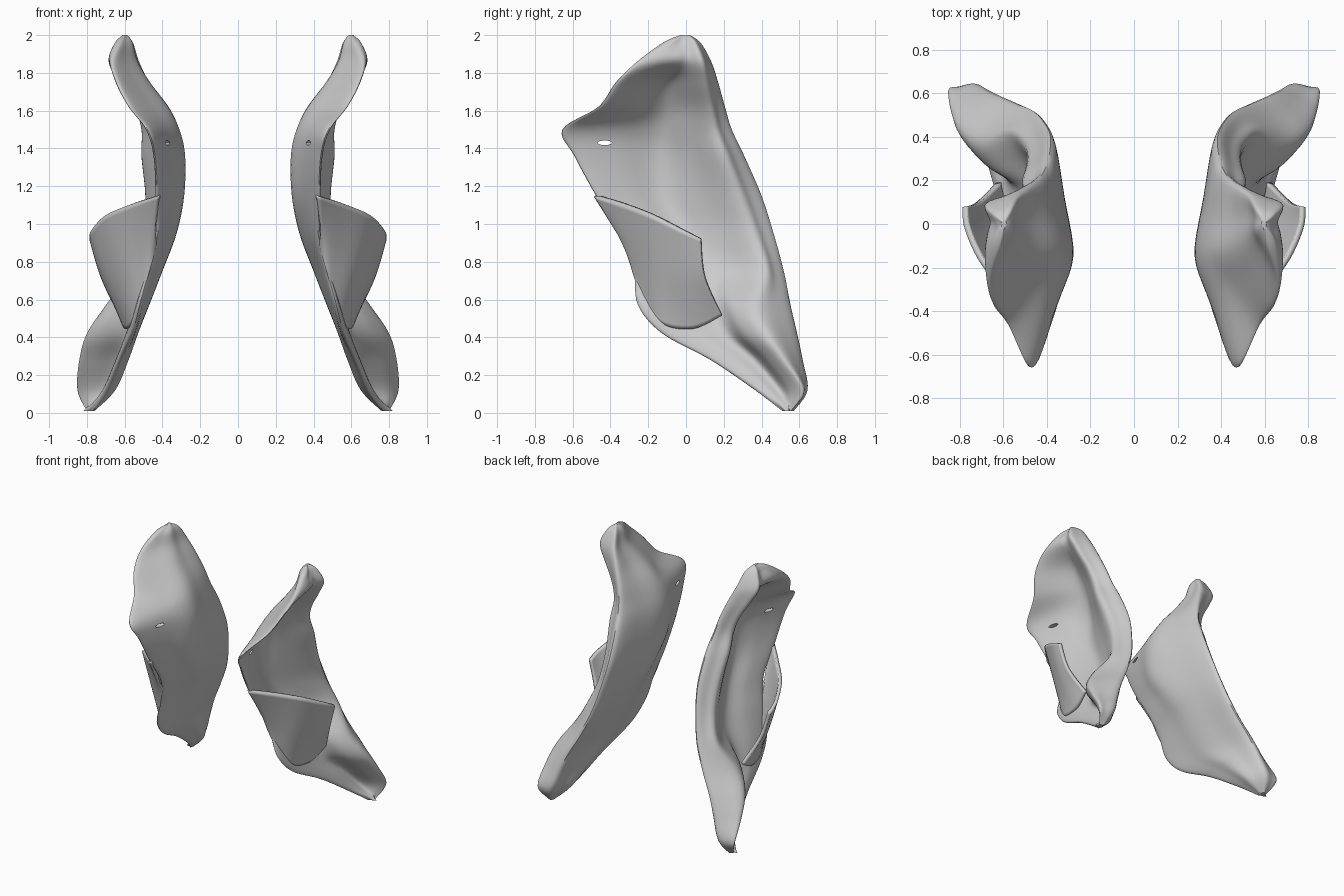
import bpy, bmesh
from mathutils import Vector

if "Cube" in bpy.data.objects:
    bpy.data.objects.remove(bpy.data.objects["Cube"])


def spline(pts, n, closed=False):
    """Catmull-Rom curve through the points, n samples per span."""
    out, m = [], len(pts)
    get = (lambda i: pts[i % m]) if closed else (lambda i: pts[max(0, min(m - 1, i))])
    for i in range(m if closed else m - 1):
        a, b, c, d = (get(i + k) for k in (-1, 0, 1, 2))
        for k in range(n):
            t = k / n
            out.append(0.5 * (2 * b + (c - a) * t + (2 * a - 5 * b + 4 * c - d) * t * t
                              + (3 * b - a - 3 * c + d) * t ** 3))
    return out if closed else out + [pts[-1].copy()]


def skin(name, rows, closed, n_across, n_along):
    """Smooth surface through rows of control points."""
    cols = list(zip(*rows))
    dense = zip(*[spline(list(c), n_along) for c in cols])
    bm = bmesh.new()
    grid = [[bm.verts.new(p) for p in spline(list(r), n_across, closed)] for r in dense]
    w = len(grid[0])
    for r0, r1 in zip(grid, grid[1:]):
        for j in range(w if closed else w - 1):
            k = (j + 1) % w
            bm.faces.new((r0[j], r0[k], r1[k], r1[j]))
    if closed:
        for ring in (grid[0], grid[-1]):
            c = bm.verts.new(sum((v.co for v in ring), Vector()) / w)
            for j in range(w):
                bm.faces.new((ring[j], ring[(j + 1) % w], c))
    bmesh.ops.recalc_face_normals(bm, faces=bm.faces)
    me = bpy.data.meshes.new(name)
    bm.to_mesh(me)
    bm.free()
    ob = bpy.data.objects.new(name, me)
    bpy.context.collection.objects.link(ob)
    return ob


def smooth_mirrored(ob):
    m = ob.modifiers.new("mirror", 'MIRROR')
    m.use_mirror_merge = False
    for p in ob.data.polygons:
        p.use_smooth = True


# Blade levels: z, front y/x, middle y/x, back y, back inner x, back outer x
LEVELS = [
    (2.00, -.03, .60, 0, .585, .02, .59, .61),
    (1.96, -.12, .62, -.03, .56, .075, .56, .65),
    (1.86, -.25, .65, -.05, .535, .13, .53, .685),
    (1.75, -.36, .62, -.10, .47, .165, .48, .63),
    (1.62, -.45, .55, -.13, .37, .20, .43, .55),
    (1.50, -.63, .46, -.15, .31, .235, .40, .51),
    (1.36, -.57, .42, -.15, .28, .30, .375, .51),
    (1.15, -.46, .41, -.12, .285, .39, .37, .49),
    (.95, -.33, .41, 0, .325, .455, .40, .50),
    (.75, -.26, .46, .10, .40, .51, .45, .57),
    (.57, -.235, .51, .15, .47, .55, .53, .70),
    (.42, -.11, .55, .22, .53, .585, .61, .80),
    (.28, .14, .61, .37, .58, .615, .67, .84),
    (.12, .37, .68, .50, .65, .64, .73, .85),
    (.01, .51, .77, .54, .76, .57, .77, .80),
]


def section(z, yf, xf, ym, xm, yb, xi, xo):
    low, head = z < .65, z > 1.8
    d = max(.015, min(.18, .45 * (z - .07))) if low else .25 * (yb - ym)
    t = min(.038, .5 * (xo - xi))
    f = .6 if low else .75 if head else .35 if z > 1.7 else .15   # groove filling
    P = lambda x, y: Vector((x, y, z))
    mix = lambda a, b, k: a + (b - a) * k
    ox = xm + t
    if head:
        ox = mix(xf, xo, .5)
    elif low:
        ox = xm + .06
    ox = max(ox, xm + t)
    return [P(xf, yf), P(mix(xf, xm, .52), mix(yf, ym, .5)), P(xm, ym),
            P(mix(xm, xi, .42), mix(ym, yb, .5)), P(xi, yb),
            P(mix(xi, xo, .6), yb - d * .4), P(xo, yb - d),
            P(mix(mix(xm, xi, .45) + t, xo, f), mix(ym, yb - d, .45)), P(ox, ym),
            P(max(mix(xf, ox, .52) + t * .6, mix(xf, xm, .52) + t), mix(yf, ym, .5)),
            P(xf + t * .7, yf + .01)]


blade = skin("blade", [section(*r) for r in LEVELS], True, 5, 6)

# Small slot near the front hook
bpy.ops.mesh.primitive_cylinder_add(vertices=12, radius=.03, depth=.6,
                                    location=(.4, -.43, 1.43), rotation=(0, 1.5708, 0))
cutter = bpy.context.object
cutter.name = "slot_cutter"
cutter.scale = (.4, 1.3, 1)
cutter.hide_render = True
cutter.hide_set(True)
cut = blade.modifiers.new("slot", 'BOOLEAN')
cut.operation = 'DIFFERENCE'
cut.object = cutter
smooth_mirrored(blade)

# Raised ridge flap: free rim, lower fold, line joining the blade
RIM = [(.42, -.48, 1.15), (.55, -.34, 1.11), (.69, -.18, 1.05), (.765, -.02, .97), (.775, .08, .92)]
FOLD = [(.44, -.35, .95), (.50, -.27, .80), (.60, -.17, .74), (.68, -.02, .71), (.715, .10, .72)]
ROOT = [(.44, -.31, .90), (.49, -.24, .65), (.55, -.13, .48), (.59, .04, .45), (.62, .19, .52)]
flap = skin("ridge_flap", [[Vector(p) for p in r] for r in (RIM, FOLD, ROOT)], False, 6, 8)
sol = flap.modifiers.new("thickness", 'SOLIDIFY')
sol.thickness = .025
sol.offset = 0
smooth_mirrored(flap)
for ob in (blade, flap):
    bpy.ops.object.select_all(action='DESELECT')
    ob.select_set(True)
    bpy.context.view_layer.objects.active = ob
    bpy.ops.object.shade_smooth_by_angle(angle=.8)
